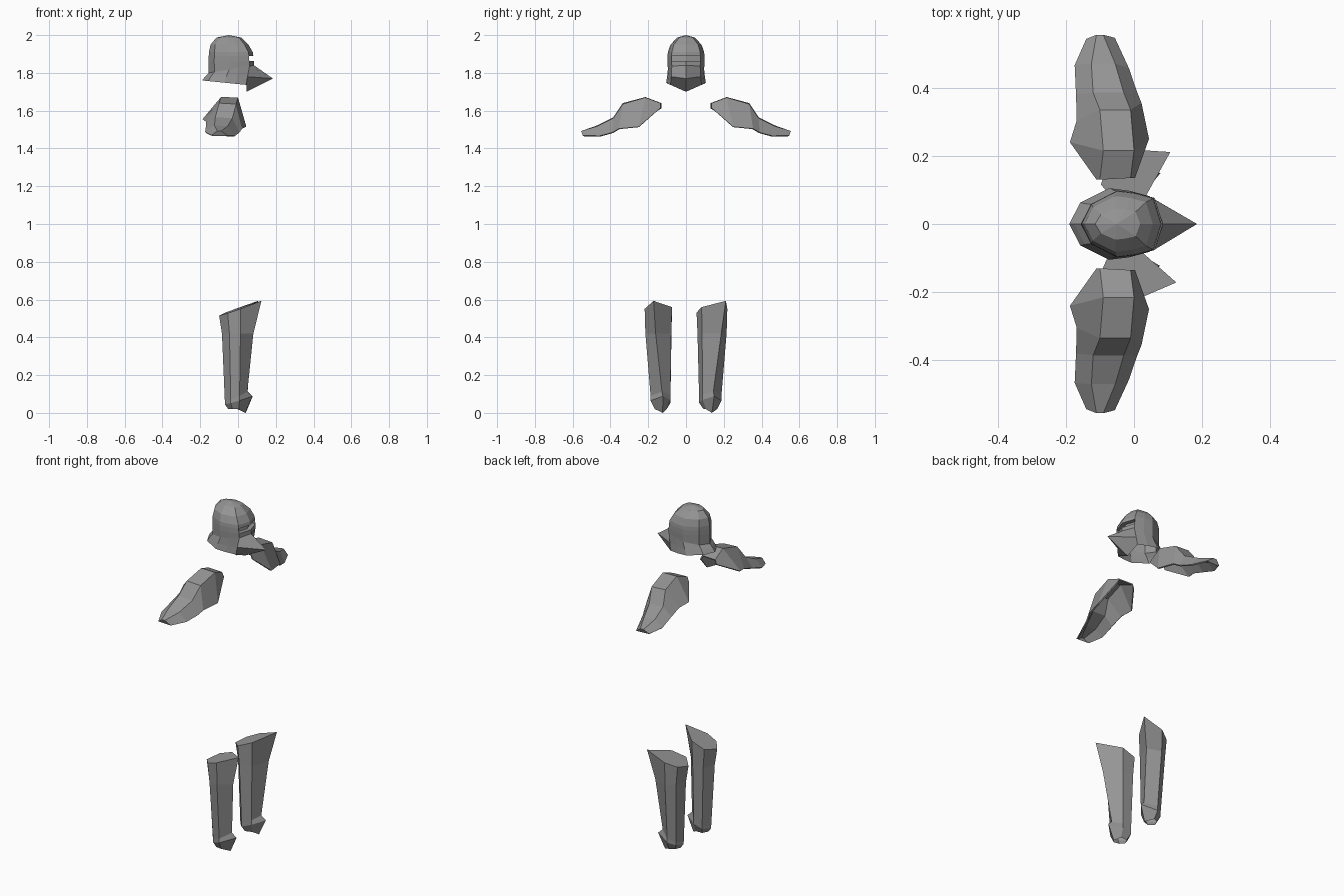
import bpy
import bmesh
from mathutils import Matrix, Vector

if "Cube" in bpy.data.objects:
    bpy.data.objects.remove(bpy.data.objects["Cube"])

STEEL = (0.3, 0.3, 0.3, 1)
steel = bpy.data.materials.new("steel grey")
steel.use_nodes = True
steel.diffuse_color = STEEL
steel.node_tree.nodes["Principled BSDF"].inputs["Base Color"].default_value = STEEL


def loft(bm, rings, closed=True):
    """Bridge consecutive rings of points with quads; return the vertex rows and face rows."""
    rows = [[bm.verts.new(p) for p in ring] for ring in rings]
    bands = []
    for low, high in zip(rows, rows[1:]):
        count = len(low)
        last = count if closed else count - 1
        bands.append([bm.faces.new((low[i], low[(i + 1) % count], high[(i + 1) % count], high[i]))
                      for i in range(last)])
    return rows, bands


def mirror(bm, side):
    """Flip the mesh to the right-hand side when side is negative."""
    for v in bm.verts:
        v.co.y *= side


def finish(name, bm, thickness=0):
    """Turn the mesh into an object, optionally with plate thickness."""
    bmesh.ops.recalc_face_normals(bm, faces=bm.faces)
    mesh = bpy.data.meshes.new(name)
    bm.to_mesh(mesh)
    bm.free()
    mesh.materials.append(steel)
    obj = bpy.data.objects.new(name, mesh)
    bpy.context.collection.objects.link(obj)
    if thickness:
        shell = obj.modifiers.new("plate thickness", "SOLIDIFY")
        shell.thickness = thickness
        shell.offset = -1


# Helmet: one faceted outline, scaled for every level
half = [(-1, 0), (-.75, .6), (-.1, 1), (.35, .93), (.8, .78), (1, 0)]
outline = half + [(x, -y) for x, y in reversed(half[1:-1])]
FRONT = len(half) - 1


def helmet_ring(centre, length, width, z, tilt=0):
    return [Vector((centre + length * x, width * y, z - tilt * x)) for x, y in outline]


rings = [
    helmet_ring(-.06, .13, .105, 1.747, .013),
    helmet_ring(-.05, .125, .1, 1.78),
    helmet_ring(-.035, .12, .096, 1.82, -.02),
    helmet_ring(-.036, .12, .098, 1.862),
    helmet_ring(-.037, .118, .098, 1.89),
    helmet_ring(-.038, .116, .096, 1.91),
    helmet_ring(-.045, .1, .082, 1.95),
    helmet_ring(-.048, .066, .046, 1.987),
]
rings[0][FRONT] = Vector((.045, 0, 1.7))     # chin
rings[1][FRONT] = Vector((.185, 0, 1.77))    # beak tip
bm = bmesh.new()
rows, bands = loft(bm, rings)
crown = bm.verts.new((-.05, 0, 2))
for a, b in zip(rows[-1], rows[-1][1:] + rows[-1][:1]):
    bm.faces.new((a, b, crown))

# Eye slit pushed into the visor
slit = [bands[3][FRONT - 1], bands[3][FRONT]]
pushed = bmesh.ops.extrude_face_region(bm, geom=slit)["geom"]
bmesh.ops.translate(bm, vec=(-.025, 0, 0), verts=[g for g in pushed if isinstance(g, bmesh.types.BMVert)])
bmesh.ops.delete(bm, geom=[f for f in slit if f.is_valid], context="FACES")
finish("helmet", bm)


# Shoulder plates: sections from the neck out to the tip, back edge to front edge
def shoulder(name, side):
    sections = [
        [(-.11, .13, 1.615), (-.1, .13, 1.64), (-.01, .135, 1.64), (.003, .135, 1.615)],
        [(-.188, .24, 1.555), (-.09, .215, 1.672), (0, .215, 1.67), (.044, .25, 1.515)],
        [(-.168, .304, 1.54), (-.1, .335, 1.64), (-.01, .335, 1.635), (.022, .355, 1.505)],
        [(-.17, .38, 1.515), (-.12, .385, 1.565), (-.03, .385, 1.56), (.008, .39, 1.485)],
        [(-.174, .466, 1.487), (-.125, .47, 1.522), (-.055, .47, 1.518), (-.015, .457, 1.467)],
        [(-.14, .543, 1.47), (-.11, .555, 1.492), (-.09, .555, 1.492), (-.056, .546, 1.468)],
    ]
    bm = bmesh.new()
    rows, _ = loft(bm, sections, closed=False)
    bm.faces.new(rows[-1])
    mirror(bm, side)
    finish(name, bm, thickness=.008)


# Shin guards: six-sided tapering tube whose front ridge runs from toe plate to knee tip
shin = [(0, 1), (-.65, .7), (-1, -.1), (-.55, -.95), (.25, -.78)]


def shin_ring(cy, length, width, z, ridge, tilt=0):
    points = [ridge] + shin
    return [Vector((length * x, cy + width * y, z + tilt * x)) for x, y in points]


def shin_guard(name, side):
    rings = [
        shin_ring(.13, .05, .035, .02, (.8, 0)),
        shin_ring(.13, .068, .058, .065, (1.15, .1), .02),
        shin_ring(.13, .068, .058, .09, (.75, .1), .03),
        shin_ring(.14, .085, .076, .42, (.9, .45)),
        shin_ring(.14, .1, .08, .551, (1.17, .65), .036),
    ]
    rings[0][0].z = 0
    bm = bmesh.new()
    rows, _ = loft(bm, rings)
    bm.faces.new(rows[-1])
    mirror(bm, side)
    # Both legs turn slightly the same way
    bmesh.ops.rotate(bm, verts=bm.verts, cent=(0, .14 * side, 0), matrix=Matrix.Rotation(.17, 3, "Z"))
    finish(name, bm)


for label, side in (("left", 1), ("right", -1)):
    shoulder(label + "_shoulder_plate", side)
    shin_guard(label + "_shin_guard", side)
